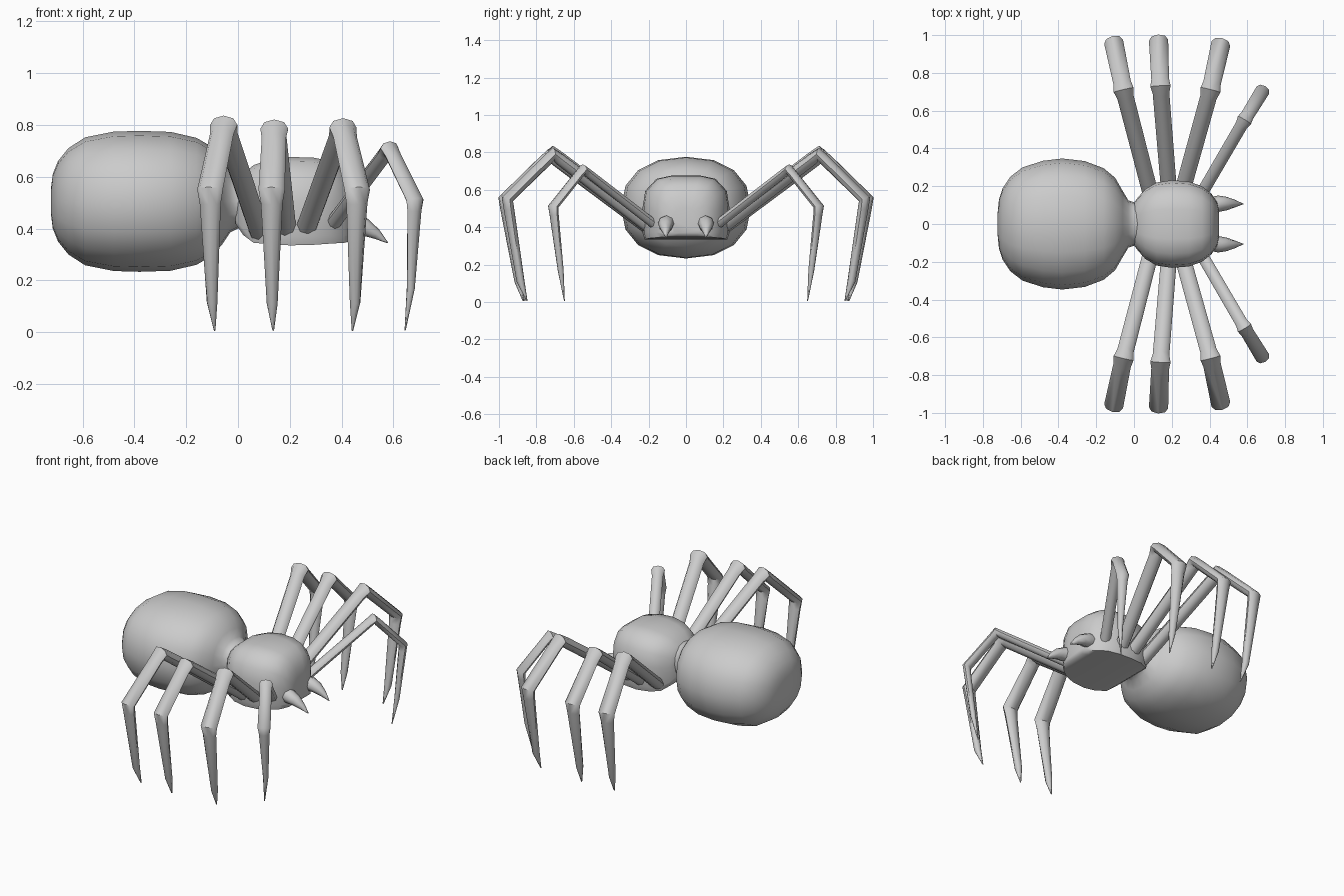
import bpy, bmesh
from math import cos, sin, pi, radians
from mathutils import Vector


def loft(name, rings, mirror=False, angle=50):
    """Skin a list of equal-length rings, cap both ends, shade smooth."""
    bm = bmesh.new()
    vr = [[bm.verts.new(p) for p in r] for r in rings]
    n = len(rings[0])
    for a, b in zip(vr, vr[1:]):
        for i in range(n):
            j = (i + 1) % n
            bm.faces.new((a[i], a[j], b[j], b[i]))
    bm.faces.new(vr[0])
    bm.faces.new(vr[-1])
    bmesh.ops.recalc_face_normals(bm, faces=bm.faces[:])
    me = bpy.data.meshes.new(name)
    bm.to_mesh(me)
    bm.free()
    ob = bpy.data.objects.new(name, me)
    bpy.context.collection.objects.link(ob)
    bpy.ops.object.select_all(action='DESELECT')
    ob.select_set(True)
    bpy.context.view_layer.objects.active = ob
    bpy.ops.object.shade_smooth_by_angle(angle=radians(angle))
    if mirror:
        m = ob.modifiers.new("mirror", 'MIRROR')
        m.use_axis = (False, True, False)
    return ob


def spow(v, e):
    return (abs(v) ** e) * (1 if v >= 0 else -1)


def oval(x, w, h, zc, n=16, e=0.88):
    return [(x, w * spow(cos(2 * pi * i / n), e), zc + h * spow(sin(2 * pi * i / n), e))
            for i in range(n)]


# abdomen: x, half width, half height, centre height
abdomen = [(-0.722, 0.06, 0.05, 0.505), (-0.715, 0.13, 0.105, 0.505),
           (-0.695, 0.19, 0.155, 0.505), (-0.655, 0.25, 0.205, 0.505),
           (-0.59, 0.30, 0.247, 0.505), (-0.48, 0.335, 0.269, 0.505),
           (-0.38, 0.347, 0.272, 0.505), (-0.26, 0.333, 0.268, 0.505),
           (-0.16, 0.295, 0.245, 0.505), (-0.10, 0.245, 0.21, 0.505),
           (-0.06, 0.175, 0.165, 0.505), (-0.03, 0.125, 0.12, 0.505),
           (0.0, 0.115, 0.105, 0.505), (0.06, 0.12, 0.10, 0.505)]
loft("abdomen", [oval(*r) for r in abdomen])

# head and thorax: domed section with a flat underside
half = [(0.5, 0), (0.95, 0), (1, 0.1), (1, 0.5), (0.94, 0.76), (0.68, 0.95), (0.34, 1.0)]
section = half + [(-y, z) for y, z in reversed(half)]
thorax = [(-0.01, 0.10, 0.42, 0.58), (0.02, 0.14, 0.375, 0.61),
          (0.06, 0.185, 0.345, 0.645), (0.12, 0.22, 0.34, 0.665),
          (0.20, 0.232, 0.335, 0.676), (0.29, 0.225, 0.337, 0.674),
          (0.36, 0.20, 0.342, 0.66), (0.41, 0.16, 0.345, 0.625),
          (0.44, 0.115, 0.352, 0.565), (0.45, 0.07, 0.37, 0.50)]
loft("head_thorax", [[(x, w * y, b + (t - b) * z) for y, z in section]
                     for x, w, b, t in thorax])


def tube(name, path, sizes, side, n=8):
    """Mitred tube; sizes = (half width along side, half thickness)."""
    pts = [Vector(p) for p in path]
    rings = []
    for i, p in enumerate(pts):
        d0 = (p - pts[i - 1]).normalized() if i else None
        d1 = (pts[i + 1] - p).normalized() if i < len(pts) - 1 else None
        t = ((d0 or d1) + (d1 or d0)).normalized()
        s = (side - t * side.dot(t)).normalized()
        up = t.cross(s)
        w, h = sizes[i]
        rings.append([p + s * w * cos(2 * pi * k / n) + up * h * sin(2 * pi * k / n)
                      for k in range(n)])
    return loft(name, rings, mirror=True)


# legs: hip, knee, ankle, claw start, tip, scale of width
legs = {
    "leg_rear": ((0.085, 0.17, 0.385), (-0.055, 0.71, 0.80), (-0.108, 0.965, 0.55),
                 (-0.10, 0.895, 0.115), (-0.09, 0.86, 0.006), 1.0),
    "leg_mid_rear": ((0.185, 0.18, 0.38), (0.14, 0.73, 0.785), (0.13, 0.973, 0.55),
                     (0.132, 0.895, 0.11), (0.136, 0.87, 0.006), 1.0),
    "leg_mid_front": ((0.255, 0.17, 0.38), (0.405, 0.71, 0.79), (0.46, 0.955, 0.55),
                      (0.452, 0.885, 0.115), (0.442, 0.85, 0.006), 1.0),
    "leg_front": ((0.34, 0.13, 0.385), (0.585, 0.55, 0.71), (0.683, 0.71, 0.51),
                  (0.667, 0.67, 0.17), (0.645, 0.65, 0.006), 0.75),
}
for name, (hip, knee, ankle, claw, tip, k) in legs.items():
    hip, knee, ankle, claw, tip = map(Vector, (hip, knee, ankle, claw, tip))
    out = (ankle - hip)
    side = Vector((-out.y, out.x, 0)).normalized()
    path = [hip, hip.lerp(knee, 0.93), knee, knee.lerp(ankle, 0.15),
            ankle, ankle.lerp(claw, 0.12), claw, tip]
    sizes = [(0.042, 0.035), (0.044, 0.032), (0.054, 0.036), (0.047, 0.03),
             (0.051, 0.032), (0.042, 0.029), (0.021, 0.022), (0.003, 0.003)]
    tube(name, path, [(a * k, b * k) for a, b in sizes], side)

# fangs
tube("fang", [(0.40, 0.095, 0.425), (0.45, 0.108, 0.418), (0.49, 0.108, 0.405),
              (0.535, 0.108, 0.378), (0.578, 0.106, 0.345)],
     [(0.045, 0.045), (0.043, 0.043), (0.036, 0.034), (0.02, 0.02), (0.002, 0.002)],
     Vector((0, 1, 0)))
